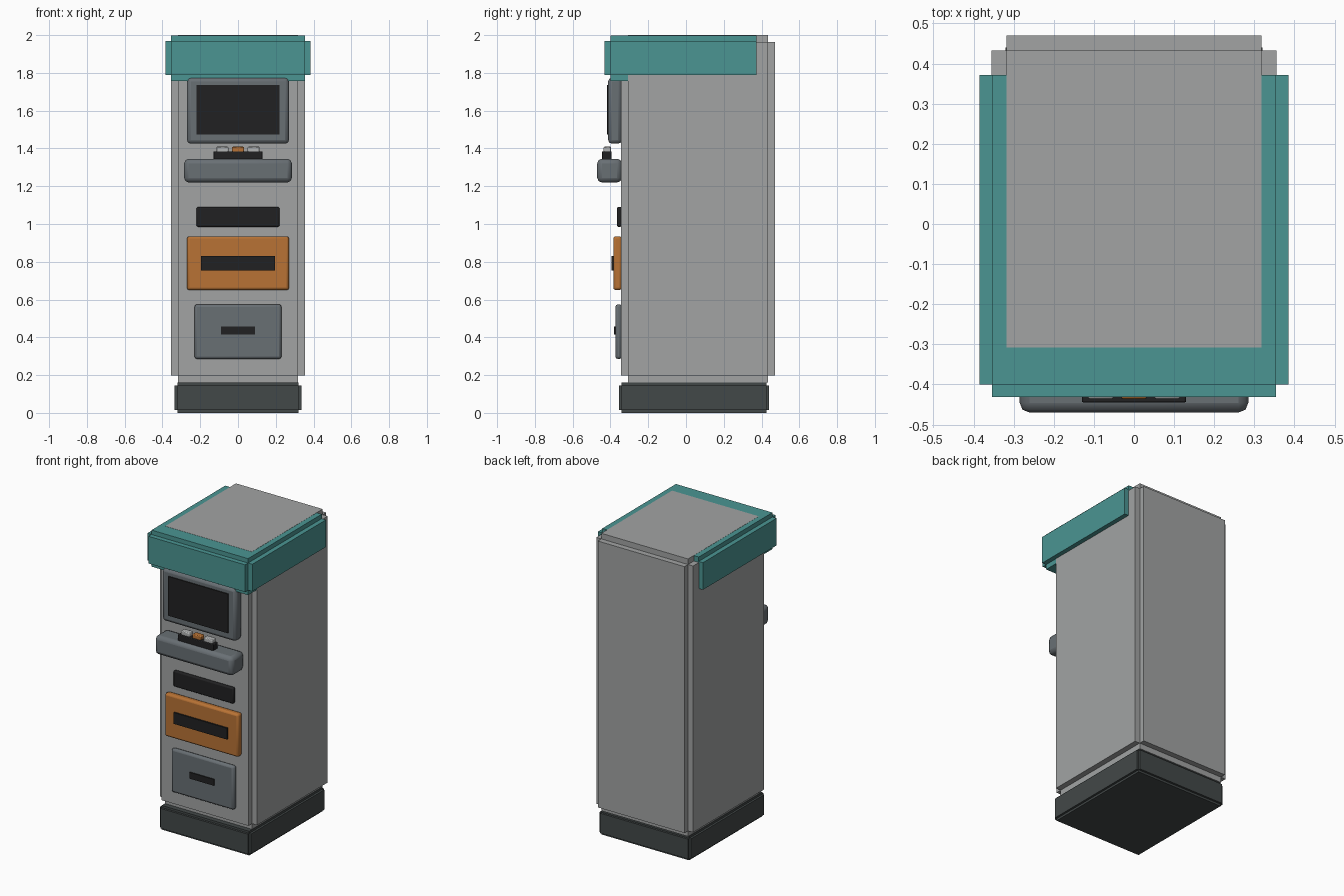
import bpy
from mathutils import Vector

old = bpy.data.objects.get("Cube")
if old:
    bpy.data.objects.remove(old, do_unlink=True)


def material(name, rgb):
    m = bpy.data.materials.new(name)
    m.use_nodes = True
    m.diffuse_color = (*rgb, 1)
    m.node_tree.nodes["Principled BSDF"].inputs["Base Color"].default_value = (*rgb, 1)
    return m


GREY = material("casing grey", (0.36, 0.37, 0.37))
TEAL = material("canopy teal", (0.07, 0.30, 0.29))
DARK = material("plinth charcoal", (0.055, 0.065, 0.065))
STEEL = material("panel steel", (0.14, 0.16, 0.175))
BLACK = material("glass black", (0.015, 0.015, 0.016))
ORANGE = material("signal orange", (0.48, 0.17, 0.035))
WHITE = material("button white", (0.45, 0.46, 0.46))


def box(name, lo, hi, mat, bevel=0, segments=2):
    """Box between two corners, with optionally rounded edges."""
    lo, hi = Vector(lo), Vector(hi)
    bpy.ops.mesh.primitive_cube_add(size=1, location=(lo + hi) / 2)
    ob = bpy.context.object
    ob.name = name
    ob.scale = hi - lo
    bpy.ops.object.transform_apply(location=False, rotation=False, scale=True)
    ob.data.materials.append(mat)
    if bevel:
        mod = ob.modifiers.new("rounded edges", "BEVEL")
        mod.width = bevel
        mod.segments = segments
        bpy.ops.object.shade_smooth_by_angle()
    return ob


def notched_box(name, lo, hi, step, mat):
    """Three crossed slabs, leaving a square notch along every edge."""
    for axis, label in enumerate(("sides", "faces", "caps")):
        inset = Vector((step, step, step))
        inset[axis] = 0
        box(f"{name}_{label}", Vector(lo) + inset, Vector(hi) - inset, mat)


# Cabinet and plinth
notched_box("cabinet", (-0.355, -0.345, 0.16), (0.355, 0.47, 2), 0.037, GREY)
notched_box("plinth", (-0.335, -0.355, 0), (0.335, 0.44, 0.16), 0.014, DARK)

# Canopy wrapping the top of the cabinet
box("canopy_sides", (-0.385, -0.4, 1.79), (0.385, 0.372, 1.97), TEAL)
box("canopy_front", (-0.354, -0.432, 1.79), (0.354, 0.372, 1.97), TEAL)
box("canopy_cap", (-0.354, -0.4, 1.757), (0.354, 0.372, 1.999), TEAL)

# Front fittings: half width, bottom, top, front, back, material, bevel
WALL = -0.34
fittings = {
    "screen_bezel": (0.27, 1.425, 1.775, -0.412, WALL, STEEL, 0.02),
    "screen": (0.22, 1.475, 1.735, -0.419, -0.4, BLACK, 0),
    "control_shelf": (0.285, 1.22, 1.345, -0.47, WALL, STEEL, 0.024),
    "button_pad": (0.13, 1.34, 1.385, -0.445, -0.395, BLACK, 0.004),
    "card_slot": (0.22, 0.985, 1.09, -0.366, WALL, BLACK, 0.008),
    "dispenser_panel": (0.27, 0.65, 0.935, -0.385, WALL, ORANGE, 0.013),
    "dispenser_opening": (0.195, 0.755, 0.83, -0.395, -0.38, BLACK, 0),
    "service_drawer": (0.23, 0.285, 0.575, -0.374, WALL, STEEL, 0.014),
    "drawer_handle": (0.09, 0.415, 0.457, -0.381, -0.37, BLACK, 0),
}
for name, (half, bottom, top, front, back, mat, bevel) in fittings.items():
    box(name, (-half, front, bottom), (half, back, top), mat, bevel)

# Push buttons
for name, x, mat in (("right", -0.083, WHITE), ("middle", 0, ORANGE), ("left", 0.083, WHITE)):
    box(f"{name}_button", (x - 0.032, -0.436, 1.38), (x + 0.032, -0.396, 1.409), mat, 0.005)
